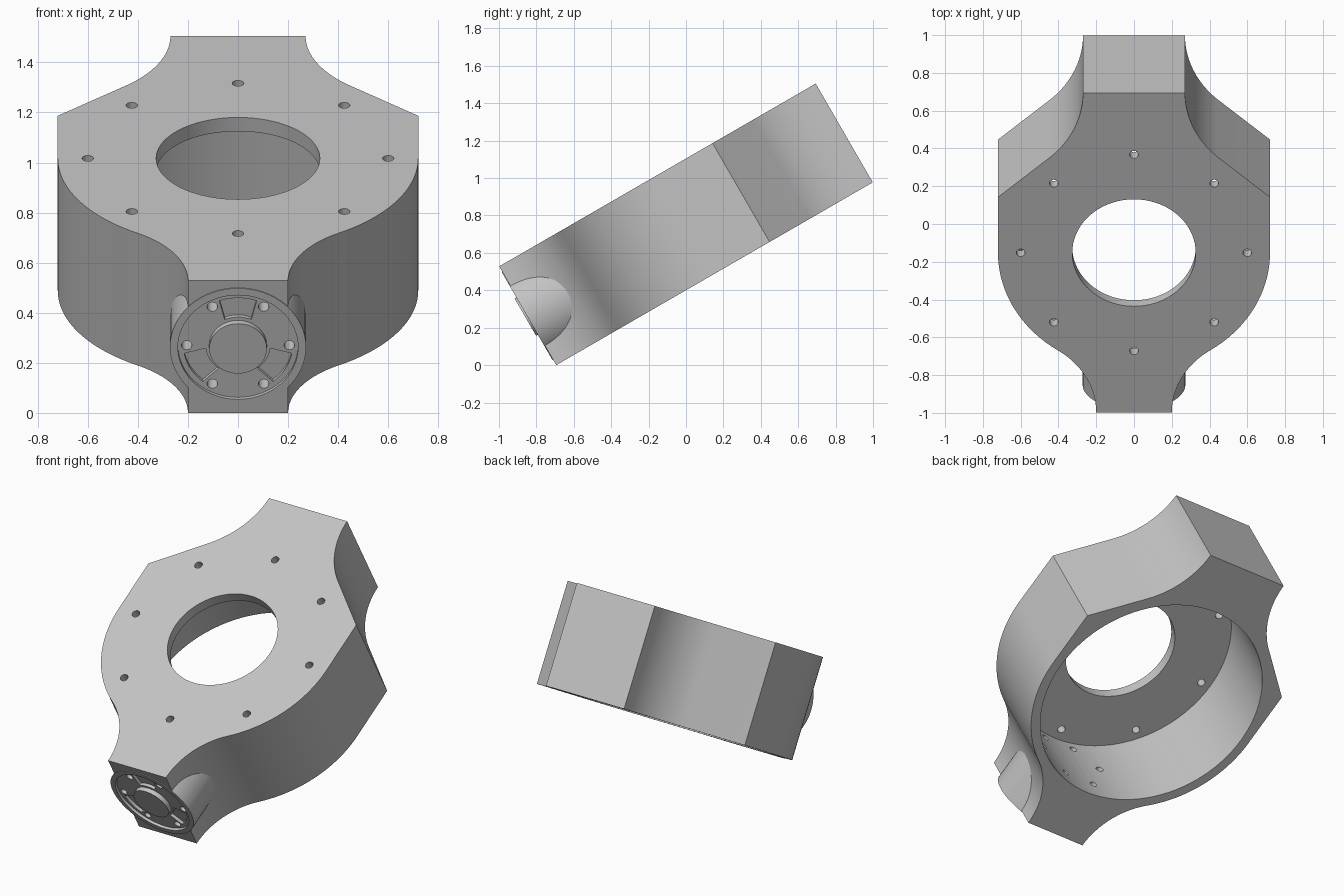
import bpy, bmesh
from math import sin, cos, pi, radians, atan2, hypot
from mathutils import Matrix, Vector

if "Cube" in bpy.data.objects:
    bpy.data.objects.remove(bpy.data.objects["Cube"])

L, T = 0.977, 0.305            # half length, half thickness
TILT = Matrix.Translation((0, 0, 0.7526)) @ Matrix.Rotation(radians(30), 4, 'X')
FACE = Matrix.Rotation(radians(90), 4, 'X')    # local z becomes -y, out of the front

grey = bpy.data.materials.new("plain grey")
grey.use_nodes = True
grey.diffuse_color = (0.55, 0.55, 0.55, 1)
grey.node_tree.nodes["Principled BSDF"].inputs["Base Color"].default_value = grey.diffuse_color


def prism(name, outline, low, high, turn=Matrix()):
    """Extrude a flat outline from low to high, then turn and tilt it."""
    bm = bmesh.new()
    face = bm.faces.new([bm.verts.new((x, y, low)) for x, y in outline])
    top = bmesh.ops.extrude_face_region(bm, geom=[face])["geom"]
    bmesh.ops.translate(bm, vec=(0, 0, high - low),
                        verts=[v for v in top if isinstance(v, bmesh.types.BMVert)])
    bmesh.ops.recalc_face_normals(bm, faces=bm.faces)
    bm.transform(TILT @ turn)
    mesh = bpy.data.meshes.new(name)
    bm.to_mesh(mesh)
    bm.free()
    mesh.materials.append(grey)
    ob = bpy.data.objects.new(name, mesh)
    bpy.context.collection.objects.link(ob)
    return ob


def arc(cx, cy, r, a, b, n):
    return [(cx + r * cos(a + (b - a) * i / n), cy + r * sin(a + (b - a) * i / n))
            for i in range(n + 1)]


def circle(r, n=32, cx=0, cy=0):
    return arc(cx, cy, r, 0, 2 * pi, n)[:-1]


def combine(target, tool, operation='DIFFERENCE'):
    mod = target.modifiers.new("join", 'BOOLEAN')
    mod.operation, mod.object, mod.solver = operation, tool, 'EXACT'
    bpy.context.view_layer.objects.active = target
    bpy.ops.object.modifier_apply(modifier=mod.name)
    bpy.data.objects.remove(tool)


# Housing outline: neck fillet, round shell, straight side, slope, tail fillet
R, neck, fillet = 0.72, 0.20, 0.458
meet = atan2(-L, neck + fillet)
half = arc(neck + fillet, -L, fillet, pi, meet + pi, 20)
half += arc(0, 0, R, meet, 0, 32)[1:]
half += [(R, 0.34)]
half += arc(0.27 + 0.53, L, 0.53, pi + radians(47.3), pi, 20)
outline = half + [(-x, y) for x, y in reversed(half)]
housing = prism("housing", outline, -T, T)

# Round boss on the front end
combine(housing, prism("boss", circle(0.272, 64), 0.69, L + 0.004, FACE), 'UNION')

# Wide bore from below and the smaller opening in the top lip
combine(housing, prism("bore", circle(0.665, 96), -0.5, T - 0.064))
combine(housing, prism("opening", circle(0.327, 72), 0, 0.5))

# Ring of bolt holes in the lip
for i in range(8):
    a = i * pi / 4
    combine(housing, prism("lip_hole", circle(0.023, 16, 0.6 * cos(a), 0.6 * sin(a)), 0.1, 0.5))

# Shallow recess in the boss, with three pockets and six bolt holes
combine(housing, prism("recess", circle(0.24, 64), L - 0.012, 1.1, FACE))
for i in range(3):
    a = radians(90 + 120 * i)
    s, t = radians(20), radians(24)
    pocket = arc(0, 0, 0.218, a - s, a + s, 10) + arc(0, 0, 0.13, a + t, a - t, 10)
    combine(housing, prism("pocket", pocket, L - 0.03, 1.1, FACE))
for i in range(6):
    a = i * pi / 3
    hole = circle(0.021, 16, 0.205 * cos(a), 0.205 * sin(a))
    combine(housing, prism("boss_hole", hole, 0.55, 1.1, FACE))

# Raised hub in the middle of the boss
hub = prism("hub", circle(0.115, 48), 0.9, L + 0.015, FACE)

for ob in (housing, hub):
    bpy.ops.object.select_all(action='DESELECT')
    ob.select_set(True)
    bpy.context.view_layer.objects.active = ob
    bpy.ops.object.shade_smooth_by_angle(angle=radians(25))
